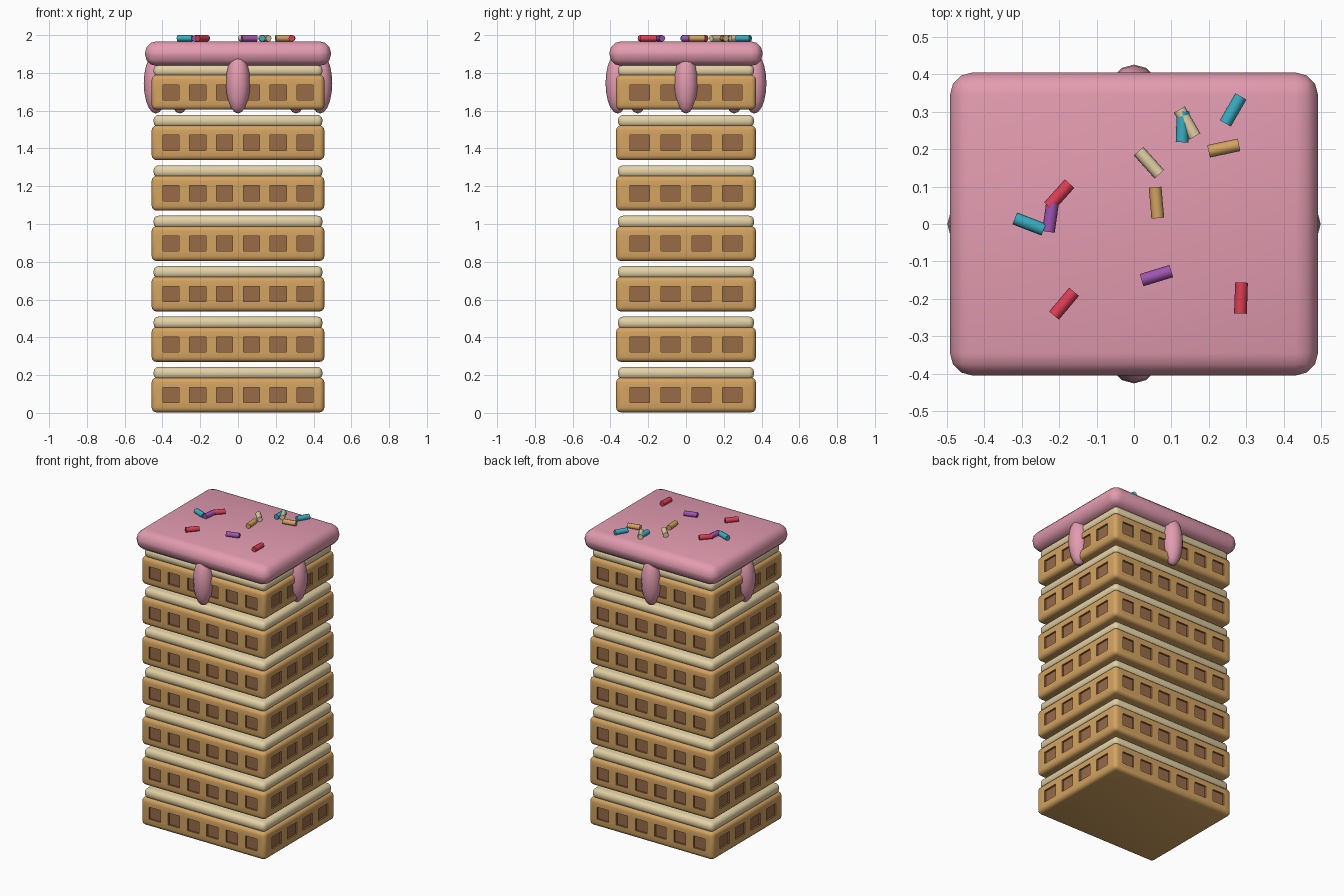
import bpy, bmesh, math
from mathutils import Matrix, Vector

if "Cube" in bpy.data.objects:
    bpy.data.objects.remove(bpy.data.objects["Cube"], do_unlink=True)


def material(name, srgb):
    lin = [((c + 0.055) / 1.055) ** 2.4 for c in srgb]
    m = bpy.data.materials.new(name)
    m.use_nodes = True
    m.diffuse_color = (*lin, 1)
    m.node_tree.nodes["Principled BSDF"].inputs["Base Color"].default_value = (*lin, 1)
    return m


BISCUIT = material("biscuit", (0.83, 0.64, 0.38))
COCOA = material("cocoa_brown", (0.60, 0.42, 0.28))
CREAM = material("cream", (0.89, 0.82, 0.65))
PINK = material("pink_icing", (0.89, 0.61, 0.69))
TEAL = material("teal", (0.22, 0.68, 0.76))
RED = material("red", (0.87, 0.24, 0.33))
PURPLE = material("purple", (0.62, 0.33, 0.69))


def finish(name, bm, mats, smooth=40):
    me = bpy.data.meshes.new(name)
    bmesh.ops.recalc_face_normals(bm, faces=bm.faces)
    bm.to_mesh(me)
    bm.free()
    for m in mats:
        me.materials.append(m)
    ob = bpy.data.objects.new(name, me)
    bpy.context.collection.objects.link(ob)
    bpy.ops.object.select_all(action="DESELECT")
    ob.select_set(True)
    bpy.context.view_layer.objects.active = ob
    bpy.ops.object.shade_smooth_by_angle(angle=math.radians(smooth))
    return ob


def rounded_box(half_x, half_y, z0, z1, radius, segments):
    bm = bmesh.new()
    size = Matrix.Diagonal((2 * half_x, 2 * half_y, z1 - z0, 1))
    bmesh.ops.create_cube(bm, size=1, matrix=Matrix.Translation((0, 0, (z0 + z1) / 2)) @ size)
    bmesh.ops.bevel(bm, geom=bm.edges[:], offset=radius, segments=segments,
                    profile=0.5, affect="EDGES")
    return bm


def cut_windows(bm, normal, count, pitch, width, z0, z1):
    """Slice one flat side into a grid and sink a row of windows into it."""
    normal = Vector(normal)
    along = Vector((abs(normal.y), abs(normal.x), 0))
    centres = [(i - (count - 1) / 2) * pitch for i in range(count)]
    cuts = [(along * (c + s * width / 2), along) for c in centres for s in (-1, 1)]
    cuts += [(Vector((0, 0, z)), Vector((0, 0, 1))) for z in (z0, z1)]
    bm.normal_update()
    side = [f for f in bm.faces if f.normal.dot(normal) > 0.999]
    for point, direction in cuts:
        geom = side + list({e for f in side for e in f.edges}) + list({v for f in side for v in f.verts})
        bmesh.ops.bisect_plane(bm, geom=geom, plane_co=point, plane_no=direction, dist=1e-5)
        bm.normal_update()
        side = [f for f in bm.faces if f.normal.dot(normal) > 0.999]
    windows = []
    for f in side:
        c = f.calc_center_median()
        if z0 < c.z < z1 and any(abs(c.dot(along) - x) < width / 2 for x in centres):
            f.material_index = 1
            windows.append(f)
    bmesh.ops.inset_individual(bm, faces=windows, thickness=0, depth=-0.012)


# Stacked biscuits, each with a cream filling on top
LAYERS, STEP = 7, 0.267
for i in range(LAYERS):
    base = i * STEP
    bm = rounded_box(0.457, 0.37, base + 0.003, base + 0.187, 0.025, 3)
    for s in (-1, 1):
        cut_windows(bm, (0, s, 0), 6, 0.142, 0.085, base + 0.055, base + 0.135)
        cut_windows(bm, (s, 0, 0), 4, 0.163, 0.102, base + 0.055, base + 0.135)
    finish(f"biscuit_{i + 1}", bm, [BISCUIT, COCOA])
    finish(f"cream_{i + 1}", rounded_box(0.447, 0.36, base + 0.178, base + 0.243, 0.027, 3), [CREAM])

# Icing slab
finish("icing", rounded_box(0.492, 0.405, 1.837, 1.967, 0.06, 3), [PINK])

# Icing drips around an oval
for i in range(8):
    a = i * math.tau / 8
    bm = bmesh.new()
    place = Matrix.Translation((0.435 * math.cos(a), 0.362 * math.sin(a), 1.745))
    bmesh.ops.create_uvsphere(bm, u_segments=12, v_segments=10, radius=1,
                              matrix=place @ Matrix.Diagonal((0.064, 0.064, 0.16, 1)))
    finish(f"drip_{i + 1}", bm, [PINK], 60)

# Sprinkles: x, y, turn in degrees, colour
SPRINKLES = [
    (-0.28, 0.0, -21, TEAL), (0.13, 0.26, 88, TEAL), (0.265, 0.305, 60, TEAL),
    (-0.2, 0.077, 48, RED), (-0.187, -0.213, 50, RED), (0.286, -0.198, 88, RED),
    (-0.223, 0.02, 82, PURPLE), (0.06, -0.138, 17, PURPLE),
    (0.06, 0.057, 95, BISCUIT), (0.24, 0.203, 12, BISCUIT),
    (0.04, 0.164, -48, CREAM), (0.142, 0.27, -60, CREAM),
]
for i, (x, y, turn, mat) in enumerate(SPRINKLES):
    bm = bmesh.new()
    place = (Matrix.Translation((x, y, 1.983)) @ Matrix.Rotation(math.radians(turn), 4, "Z")
             @ Matrix.Rotation(math.pi / 2, 4, "Y"))
    bmesh.ops.create_cone(bm, cap_ends=True, segments=8, radius1=0.017, radius2=0.017,
                          depth=0.083, matrix=place)
    finish(f"sprinkle_{i + 1}", bm, [mat], 50)
